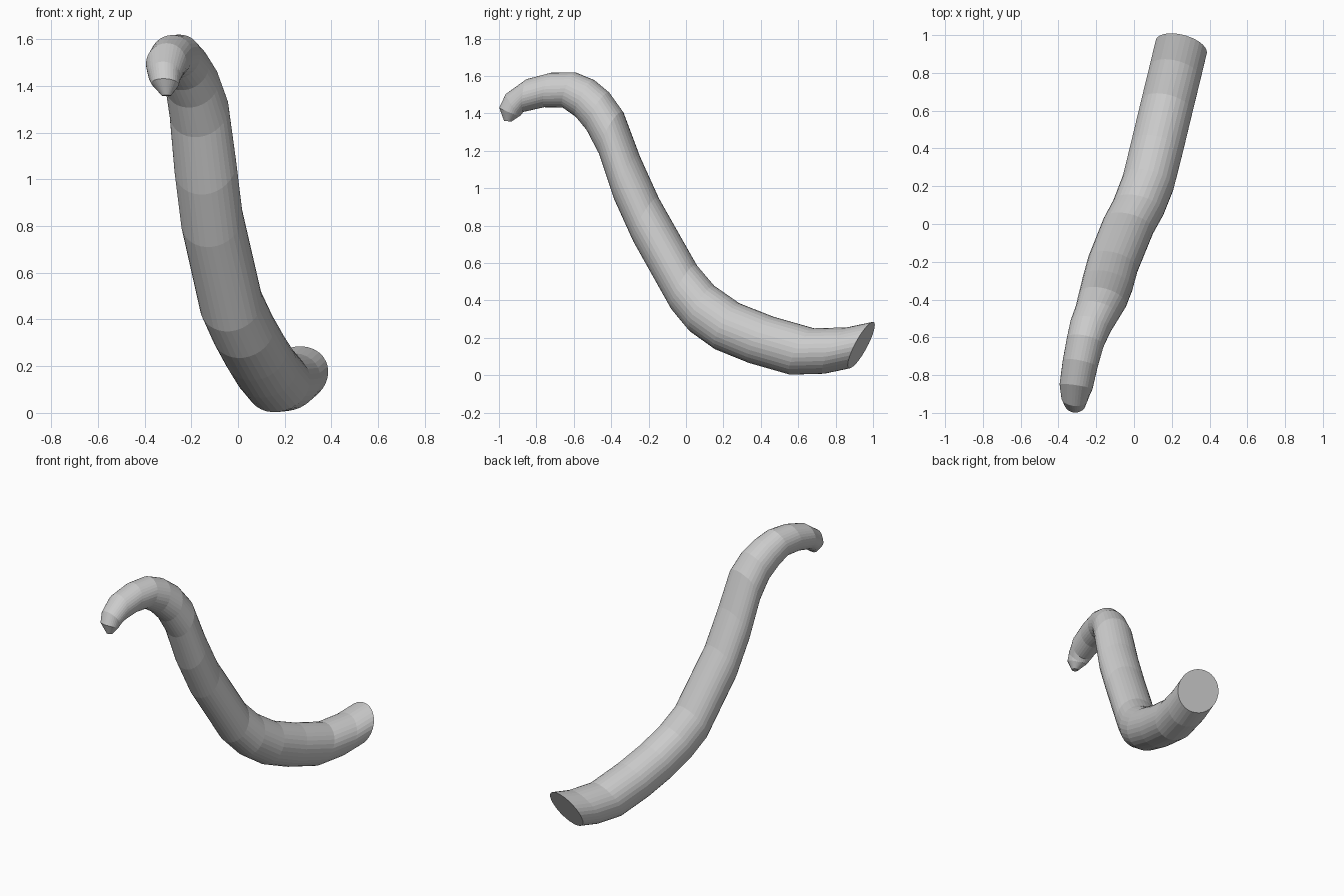
import bpy, bmesh, math
from mathutils import Vector

SIDES = 32
BACK = (0.23, 0.85, -0.46)

# Cross-sections from thick cut end to tip: centre, radius, facing
sections = [
    ((0.25, 0.937, 0.161), 0.140, BACK),
    ((0.217, 0.80, 0.132), 0.140, BACK),
    ((0.173, 0.62, 0.127), 0.140, BACK),
    ((0.12, 0.40, 0.19), 0.140, BACK),
    ((0.075, 0.22, 0.262), 0.139, BACK),
    ((0.022, 0.085, 0.357), 0.138, BACK),
    ((-0.03, -0.01, 0.47), 0.137, BACK),
    ((-0.112, -0.213, 0.83), 0.136, BACK),
    ((-0.14, -0.315, 1.055), 0.136, BACK),
    ((-0.167, -0.40, 1.295), 0.130, BACK),
    ((-0.196, -0.47, 1.41), 0.118, (0.23, 0.84, -0.48)),
    ((-0.23, -0.54, 1.48), 0.110, (0.23, 0.87, -0.43)),
    ((-0.258, -0.625, 1.525), 0.100, (0.22, 0.92, -0.34)),
    ((-0.285, -0.74, 1.525), 0.094, (0.20, 0.96, -0.19)),
    ((-0.307, -0.862, 1.495), 0.088, (0.15, 0.98, -0.10)),
    ((-0.315, -0.925, 1.445), 0.070, (0.10, 0.83, 0.55)),
    ((-0.312, -0.944, 1.408), 0.059, (0.05, 0.38, 0.92)),
    ((-0.306, -0.953, 1.358), 0.020, (0.0, 0.10, 0.99)),
]

bm = bmesh.new()
rings = []
for centre, radius, facing in sections:
    n = Vector(facing).normalized()
    u = (Vector((1, 0, 0)) - n * n.x).normalized()
    v = n.cross(u)
    ring = []
    for i in range(SIDES):
        a = 2 * math.pi * i / SIDES
        ring.append(bm.verts.new(Vector(centre) + radius * (u * math.cos(a) + v * math.sin(a))))
    rings.append(ring)

# Skin between neighbouring sections, then close both ends
for a, b in zip(rings, rings[1:]):
    for i in range(SIDES):
        j = (i + 1) % SIDES
        bm.faces.new((a[i], a[j], b[j], b[i]))
bm.faces.new(rings[0])
bm.faces.new(rings[-1])
bmesh.ops.recalc_face_normals(bm, faces=bm.faces)

mesh = bpy.data.meshes.new("curved_tail")
bm.to_mesh(mesh)
bm.free()
tail = bpy.data.objects.new("curved_tail", mesh)
bpy.context.collection.objects.link(tail)
